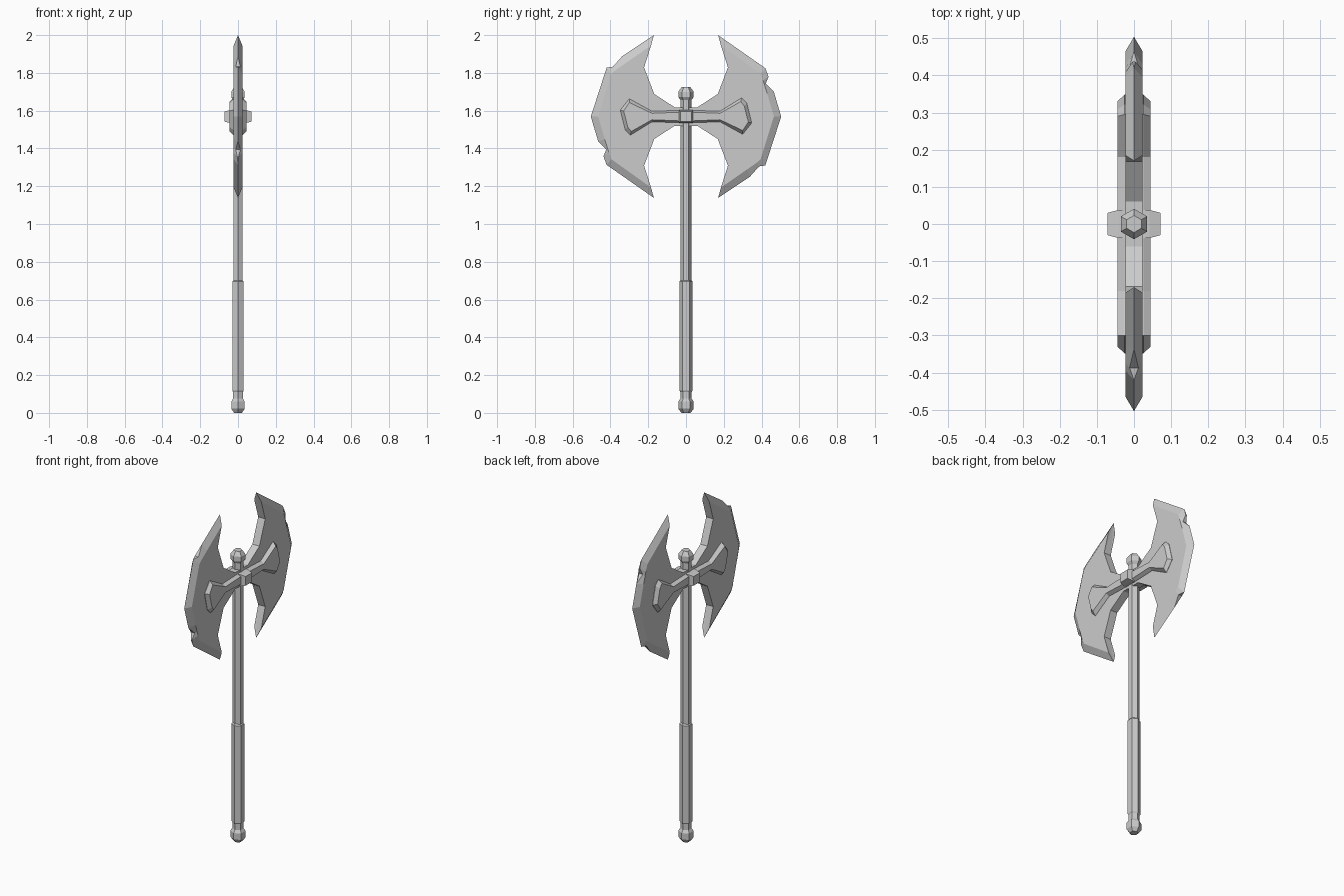
import bpy, bmesh
from math import sin, cos, pi

cube = bpy.data.objects.get("Cube")
if cube:
    bpy.data.objects.remove(cube)

steel = bpy.data.materials.new("grey_steel")
steel.use_nodes = True
steel.diffuse_color = (0.6, 0.6, 0.6, 1)
steel.node_tree.nodes["Principled BSDF"].inputs["Base Color"].default_value = (0.6, 0.6, 0.6, 1)

MID = 1.569      # height of the axe head centre


def finish(name, bm):
    bmesh.ops.remove_doubles(bm, verts=bm.verts, dist=0.0005)
    bmesh.ops.recalc_face_normals(bm, faces=bm.faces)
    mesh = bpy.data.meshes.new(name)
    bm.to_mesh(mesh)
    bm.free()
    mesh.materials.append(steel)
    obj = bpy.data.objects.new(name, mesh)
    bpy.context.collection.objects.link(obj)
    return obj


def loft(name, rings):
    """Bridge closed rings of points and cap both ends."""
    bm = bmesh.new()
    loops = [[bm.verts.new(p) for p in ring] for ring in rings]
    for a, b in zip(loops, loops[1:]):
        for i in range(len(a)):
            j = (i + 1) % len(a)
            bm.faces.new((a[i], a[j], b[j], b[i]))
    bm.faces.new(loops[0])
    bm.faces.new(loops[-1])
    return finish(name, bm)


def half_turn(obj, name):
    """Copy a part to the other side of the shaft, turned about the x axis."""
    twin = obj.copy()
    twin.data = obj.data.copy()
    twin.name = name
    for v in twin.data.vertices:
        v.co.y, v.co.z = -v.co.y, 2 * MID - v.co.z
    bpy.context.collection.objects.link(twin)


def hex_shaft(name, profile):
    loft(name, [[(r * sin(k * pi / 3), r * cos(k * pi / 3), z) for k in range(6)]
                for r, z in profile])


# Six-sided shaft, grip and knobs
hex_shaft("pommel", [(0.024, 0), (0.041, 0.022), (0.041, 0.06), (0.028, 0.078)])
hex_shaft("pommel_collar", [(0.03, 0.075), (0.03, 0.112)])
hex_shaft("grip", [(0.03, 0.11), (0.035, 0.118), (0.035, 0.695), (0.029, 0.702)])
hex_shaft("shaft", [(0.029, 0.7), (0.029, 1.67)])
hex_shaft("top_knob", [(0.028, 1.655), (0.041, 1.672), (0.041, 1.7), (0.023, 1.725)])

# Blade: sharp outer edge with two chips, flat inner edge.
# Each entry: edge y, edge z, edge half width, flat face y, flat face z
T = 0.023
blade = [
    (0.17, 2.0, 0, 0.185, 1.945),
    (0.42, 1.825, 0, 0.395, 1.795),
    (0.437, 1.78, 0.004, 0.408, 1.76),
    (0.422, 1.743, 0.012, 0.416, 1.735),
    (0.465, 1.70, 0, 0.43, 1.69),
    (0.504, MID, 0, 0.465, MID),
    (0.42, 1.31, 0, 0.395, 1.343),
    (0.387, 1.305, 0.012, 0.375, 1.325),
    (0.338, 1.25, 0, 0.325, 1.29),
    (0.17, 1.138, 0, 0.185, 1.193),
]
inner = [(0.222, 1.309), (0.168, 1.45), (0.06, 1.52), (0, 1.52),
         (0, 1.618), (0.06, 1.618), (0.168, 1.688), (0.222, 1.829)]
rings = []
for side in (-1, 1):
    edge = [(side * w, y, z) for y, z, w, _, _ in blade]
    flat = [(side * T, y, z) for _, _, _, y, z in blade]
    back = [(side * T, y, z) for y, z in inner]
    pair = [flat + back, edge + back]
    rings += pair if side < 0 else pair[::-1]
bm = bmesh.new()
loops = [[bm.verts.new(p) for p in ring] for ring in rings]
n, m = len(blade), len(blade) + len(inner)
for a, b, count in ((0, 1, n - 1), (1, 2, m), (2, 3, n - 1)):
    for i in range(count):
        j = (i + 1) % m
        bm.faces.new((loops[a][i], loops[a][j], loops[b][j], loops[b][i]))
# Close the little triangles at both tips and the broad flat sides
for a, b in ((0, 1), (3, 2)):
    bm.faces.new((loops[a][0], loops[b][0], loops[b][-1]))
    bm.faces.new((loops[a][n - 1], loops[b][n - 1], loops[b][n]))
    bm.faces.new(loops[a][:n] + loops[b][n:])
right_blade = finish("right_blade", bm)
half_turn(right_blade, "left_blade")

# Raised flared bracket on both faces of each blade
base = [(0, 1.602), (0.03, 1.602), (0.18, 1.597), (0.295, 1.668),
        (0.322, 1.64), (0.348, 1.535), (0.3, 1.475), (0.18, 1.541), (0.03, 1.536), (0, 1.536)]
crest = [(0, 1.592), (0.03, 1.592), (0.18, 1.586), (0.29, 1.648),
         (0.308, 1.625), (0.33, 1.54), (0.3, 1.495), (0.18, 1.552), (0.03, 1.546), (0, 1.546)]
bracket = loft("right_bracket", [
    [(x, y, z) for y, z in outline]
    for x, outline in ((-0.045, crest), (-0.025, base), (0.025, base), (0.045, crest))])
half_turn(bracket, "left_bracket")

# Tapered boss clamping the head to the shaft
loft("centre_boss", [
    [(x, sy * w, MID + sz * h) for sy, sz in ((-1, -1), (1, -1), (1, 1), (-1, 1))]
    for x, w, h in ((-0.071, 0.03, 0.027), (-0.042, 0.038, 0.034),
                    (0.042, 0.038, 0.034), (0.071, 0.03, 0.027))])
